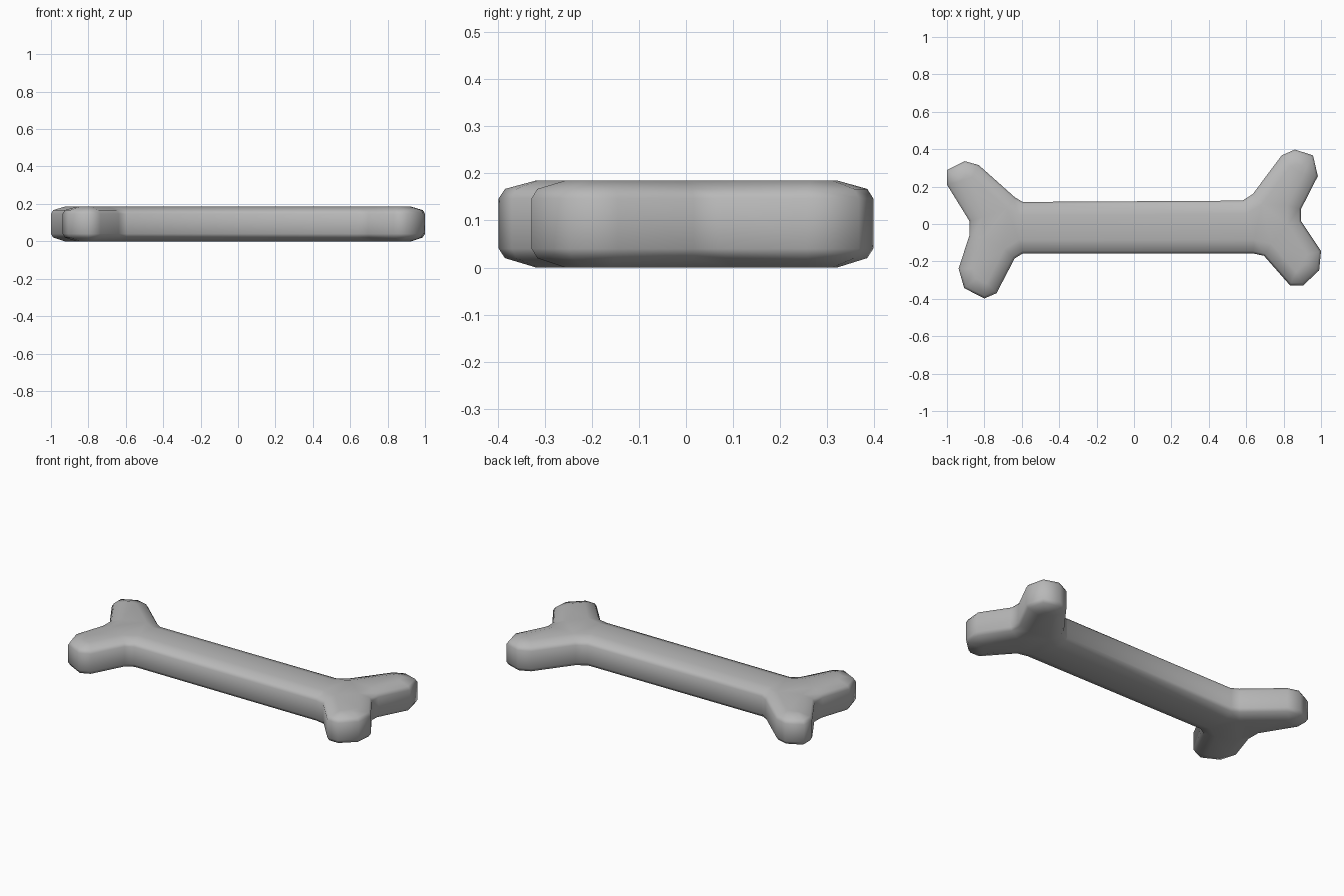
import bpy, bmesh
from mathutils import Vector

if "Cube" in bpy.data.objects:
    bpy.data.objects.remove(bpy.data.objects["Cube"])

# Bone outline seen from above, clockwise from the left tip
OUTLINE = [
    (-1.0, 0.21), (-1.0, 0.288), (-0.905, 0.336), (-0.83, 0.315), (-0.636, 0.142), (-0.595, 0.118),
    (0.58, 0.125), (0.635, 0.16), (0.79, 0.367), (0.86, 0.398), (0.957, 0.367), (0.983, 0.256),
    (0.893, 0.08), (0.893, 0.016), (1.0, -0.145), (0.99, -0.248), (0.905, -0.328), (0.834, -0.328),
    (0.695, -0.17), (0.635, -0.157), (-0.594, -0.157), (-0.638, -0.184), (-0.735, -0.37),
    (-0.8, -0.398), (-0.908, -0.343), (-0.938, -0.238), (-0.88, -0.062), (-0.88, 0.016)]

# Edge rounding: height, inset from the outline
PROFILE = [(0.0, 0.072), (0.02, 0.012), (0.04, 0.0),
           (0.147, 0.0), (0.167, 0.012), (0.185, 0.072)]


def inset(points, amount):
    """Mitred inward offset of a clockwise outline."""
    pts = [Vector(p) for p in points]
    result = []
    for i, p in enumerate(pts):
        d1 = (p - pts[i - 1]).normalized()
        d2 = (pts[(i + 1) % len(pts)] - p).normalized()
        n1, n2 = Vector((d1.y, -d1.x)), Vector((d2.y, -d2.x))
        result.append(p + (n1 + n2) * amount / (1 + n1.dot(n2)))
    return result


# Bone: stacked outline rings, capped at both ends
bm = bmesh.new()
rings = [[bm.verts.new((p.x, p.y, z)) for p in inset(OUTLINE, d)] for z, d in PROFILE]
n = len(OUTLINE)
for low, high in zip(rings, rings[1:]):
    for i in range(n):
        j = (i + 1) % n
        bm.faces.new((low[i], low[j], high[j], high[i]))
caps = [bm.faces.new(rings[0]), bm.faces.new(rings[-1])]
bmesh.ops.triangulate(bm, faces=caps)
bmesh.ops.recalc_face_normals(bm, faces=bm.faces)
for f in bm.faces:
    f.smooth = True

mesh = bpy.data.meshes.new("bone")
bm.to_mesh(mesh)
bm.free()
bone = bpy.data.objects.new("bone", mesh)
bpy.context.collection.objects.link(bone)

# Darker grey
grey = bpy.data.materials.new("dark_grey")
grey.diffuse_color = (0.48, 0.48, 0.48, 1)
grey.use_nodes = True
grey.node_tree.nodes["Principled BSDF"].inputs["Base Color"].default_value = grey.diffuse_color
mesh.materials.append(grey)
